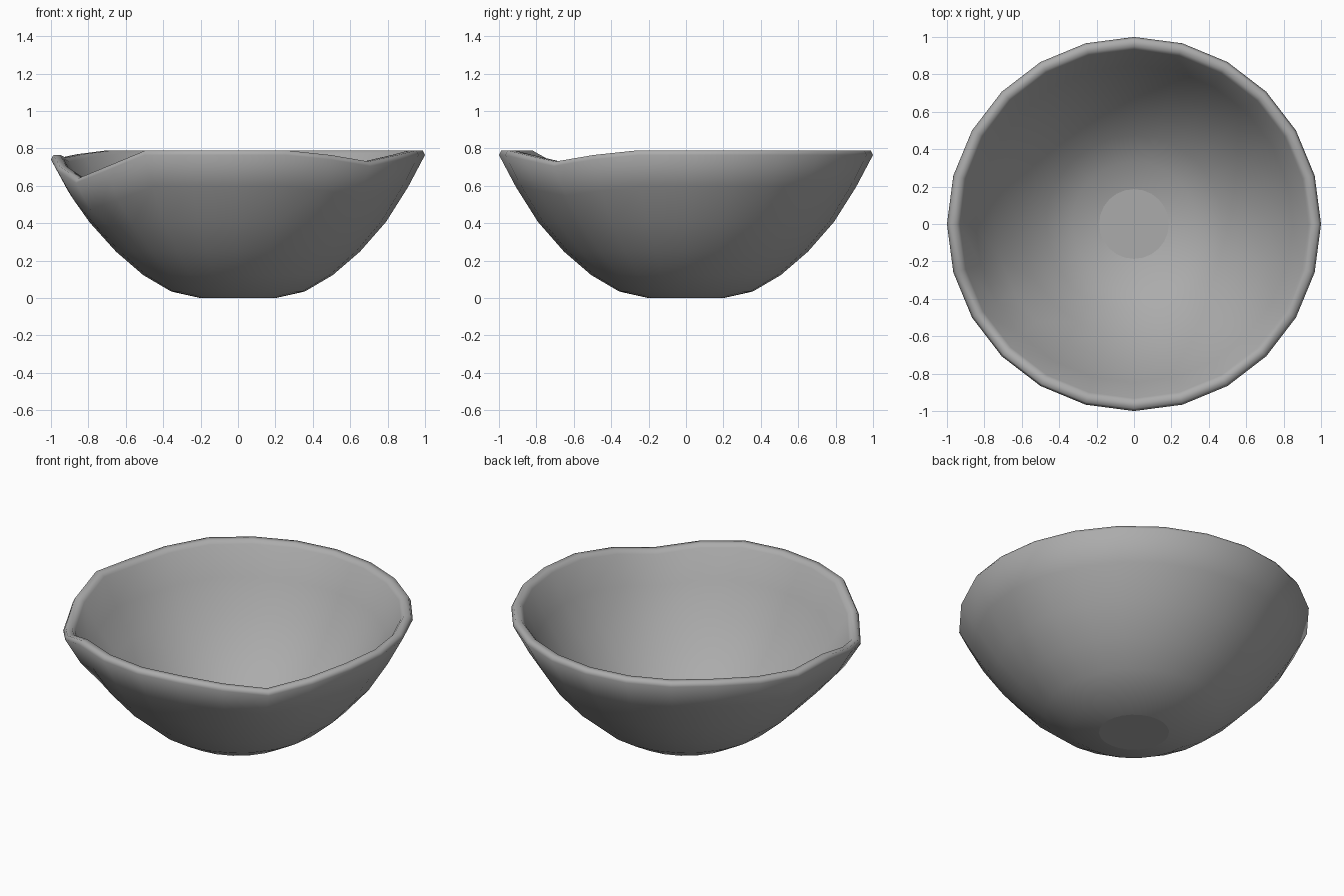
import bpy, bmesh
from math import cos, sin, radians

if "Cube" in bpy.data.objects:
    bpy.data.objects.remove(bpy.data.objects["Cube"])

SEG = 24
# Outer wall from underside to lip; the inner wall is a narrower copy of it
OUTER = [(0.2, 0.0), (0.357, 0.035), (0.507, 0.123), (0.652, 0.248),
         (0.792, 0.408), (0.91, 0.595), (1.0, 0.765)]
RIM = [(0.987, 0.79), (0.95, 0.79)]
INNER = [(r * 0.932, z + 0.004) for r, z in reversed(OUTER)]
PROFILE = OUTER + RIM + INNER
# How far the rim sags at each angle
DIPS = {150: 0.02, 165: 0.04, 180: 0.025, 195: 0.085, 210: 0.15, 225: 0.085,
        300: 0.025, 315: 0.06, 330: 0.025}


def sag(angle, z):
    # Full at the rim, fading down the wall
    t = max(0.0, min(1.0, (z - 0.35) / 0.3))
    return DIPS.get(angle, 0.0) * t


bm = bmesh.new()
rings = []
for r, z in PROFILE:
    ring = []
    for i in range(SEG):
        deg = i * 360 // SEG
        a = radians(deg)
        ring.append(bm.verts.new((r * cos(a), r * sin(a), z - sag(deg, z))))
    rings.append(ring)

# Walls and rim
for lo, hi in zip(rings, rings[1:]):
    for i in range(SEG):
        j = (i + 1) % SEG
        bm.faces.new((lo[i], lo[j], hi[j], hi[i]))

# Underside and inner floor
bm.faces.new(list(reversed(rings[0])))
bm.faces.new(rings[-1])

for f in bm.faces:
    f.smooth = len(f.verts) == 4
for ring in (rings[0], rings[-1]):
    for i in range(SEG):
        bm.edges.get((ring[i], ring[(i + 1) % SEG])).smooth = False

mesh = bpy.data.meshes.new("bowl")
bm.to_mesh(mesh)
bm.free()
bowl = bpy.data.objects.new("bowl", mesh)
bpy.context.collection.objects.link(bowl)

# Dull grey clay
clay = bpy.data.materials.new("clay")
clay.diffuse_color = (0.41, 0.41, 0.41, 1)
clay.use_nodes = True
clay.node_tree.nodes["Principled BSDF"].inputs["Base Color"].default_value = clay.diffuse_color
mesh.materials.append(clay)
